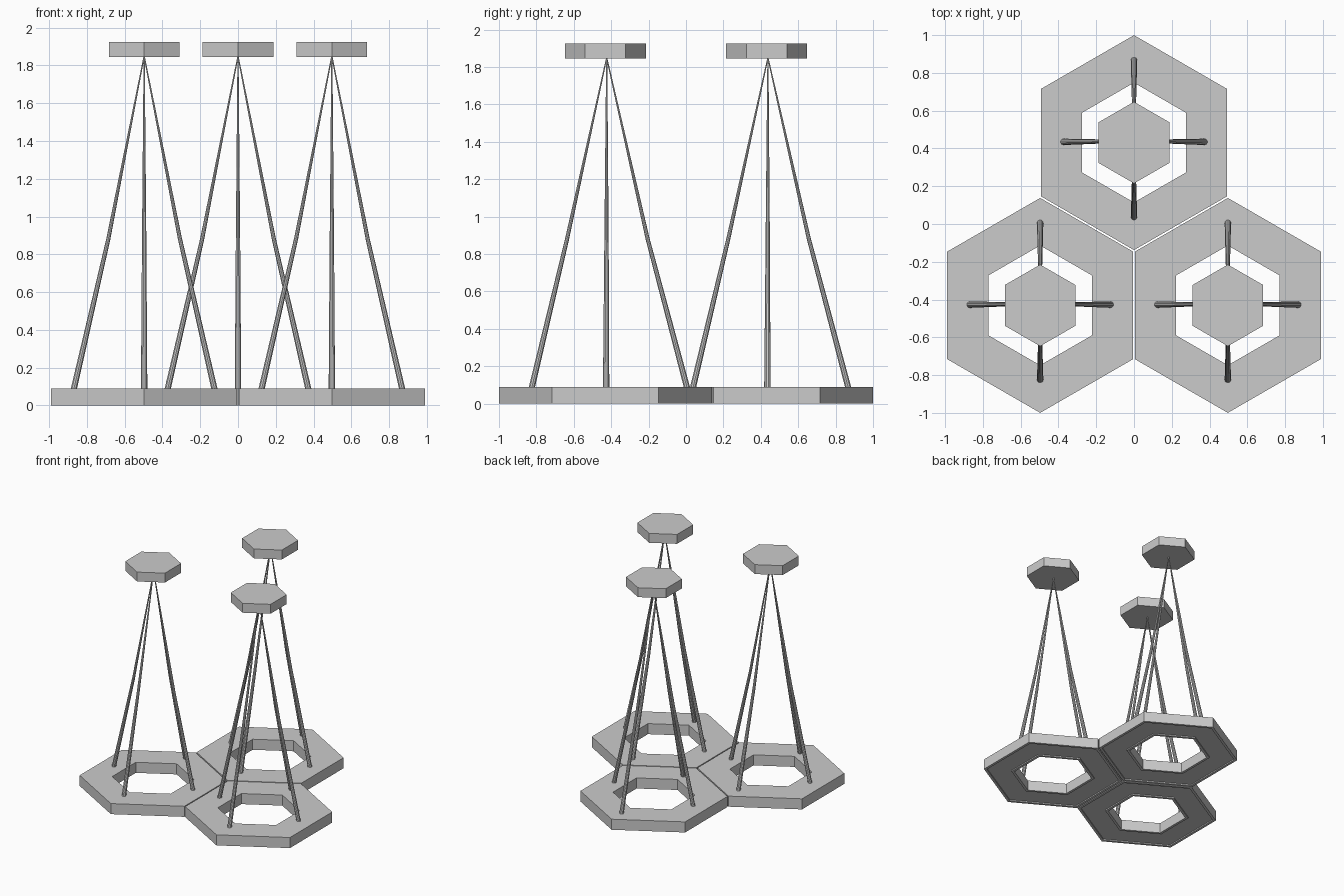
import bpy, bmesh
from math import sin, cos, pi
from mathutils import Vector

if "Cube" in bpy.data.objects:
    bpy.data.objects.remove(bpy.data.objects["Cube"])


def make_object(name, bm, loc):
    bmesh.ops.recalc_face_normals(bm, faces=bm.faces)
    mesh = bpy.data.meshes.new(name)
    bm.to_mesh(mesh)
    bm.free()
    obj = bpy.data.objects.new(name, mesh)
    obj.location = loc
    bpy.context.collection.objects.link(obj)
    return obj


def hex_ring(bm, r, z):
    return [bm.verts.new((r * sin(i * pi / 3), r * cos(i * pi / 3), z)) for i in range(6)]


def bridge(bm, a, b):
    n = len(a)
    for i in range(n):
        j = (i + 1) % n
        bm.faces.new((a[i], a[j], b[j], b[i]))


# Hexagonal ring with a shallow recess on the underside
def base_ring(name, loc):
    bm = bmesh.new()
    profile = [(0.569, 0), (0.569, 0.09), (0.317, 0.09), (0.317, 0),
               (0.342, 0), (0.342, 0.01), (0.544, 0.01), (0.544, 0)]
    rings = [hex_ring(bm, r, z) for r, z in profile]
    for k in range(len(rings)):
        bridge(bm, rings[k], rings[(k + 1) % len(rings)])
    make_object(name, bm, loc)


# Solid hexagonal plate on top of the legs
def top_plate(name, loc):
    bm = bmesh.new()
    low, high = hex_ring(bm, 0.216, 1.845), hex_ring(bm, 0.216, 1.925)
    bridge(bm, low, high)
    bm.faces.new(low)
    bm.faces.new(high)
    make_object(name, bm, loc)


# Tapered, slightly bent leg: cross-sections follow the path direction
def leg(name, loc, foot, knee):
    bm = bmesh.new()
    pts = [Vector((*foot, 0.08)), Vector((*knee, 0.88)), Vector((0, 0.007, 1.85))]
    axis = (pts[2] - pts[0]).normalized()
    u = axis.cross(Vector((0, 0, 1))).normalized()
    v = axis.cross(u)
    rings = []
    for p, r in zip(pts, (0.017, 0.0115, 0.003)):
        rings.append([bm.verts.new(p + r * (cos(i * pi / 5) * u + sin(i * pi / 5) * v))
                      for i in range(10)])
    bridge(bm, rings[0], rings[1])
    bridge(bm, rings[1], rings[2])
    bm.faces.new(rings[0])
    bm.faces.new(rings[2])
    make_object(name, bm, loc)


# Three identical towers in a honeycomb arrangement
legs = {
    "left": ((-0.374, 0.004), (-0.19, 0.006)),
    "right": ((0.374, 0.004), (0.19, 0.006)),
    "back": ((0, 0.438), (0, 0.226)),
    "front": ((0, -0.395), (0, -0.205)),
}
towers = {"back": (0, 0.431, 0), "left": (-0.497, -0.431, 0), "right": (0.497, -0.431, 0)}
for tower, loc in towers.items():
    base_ring(f"{tower}_tower_base", loc)
    top_plate(f"{tower}_tower_top", loc)
    for side, (foot, knee) in legs.items():
        leg(f"{tower}_tower_{side}_leg", loc, foot, knee)
